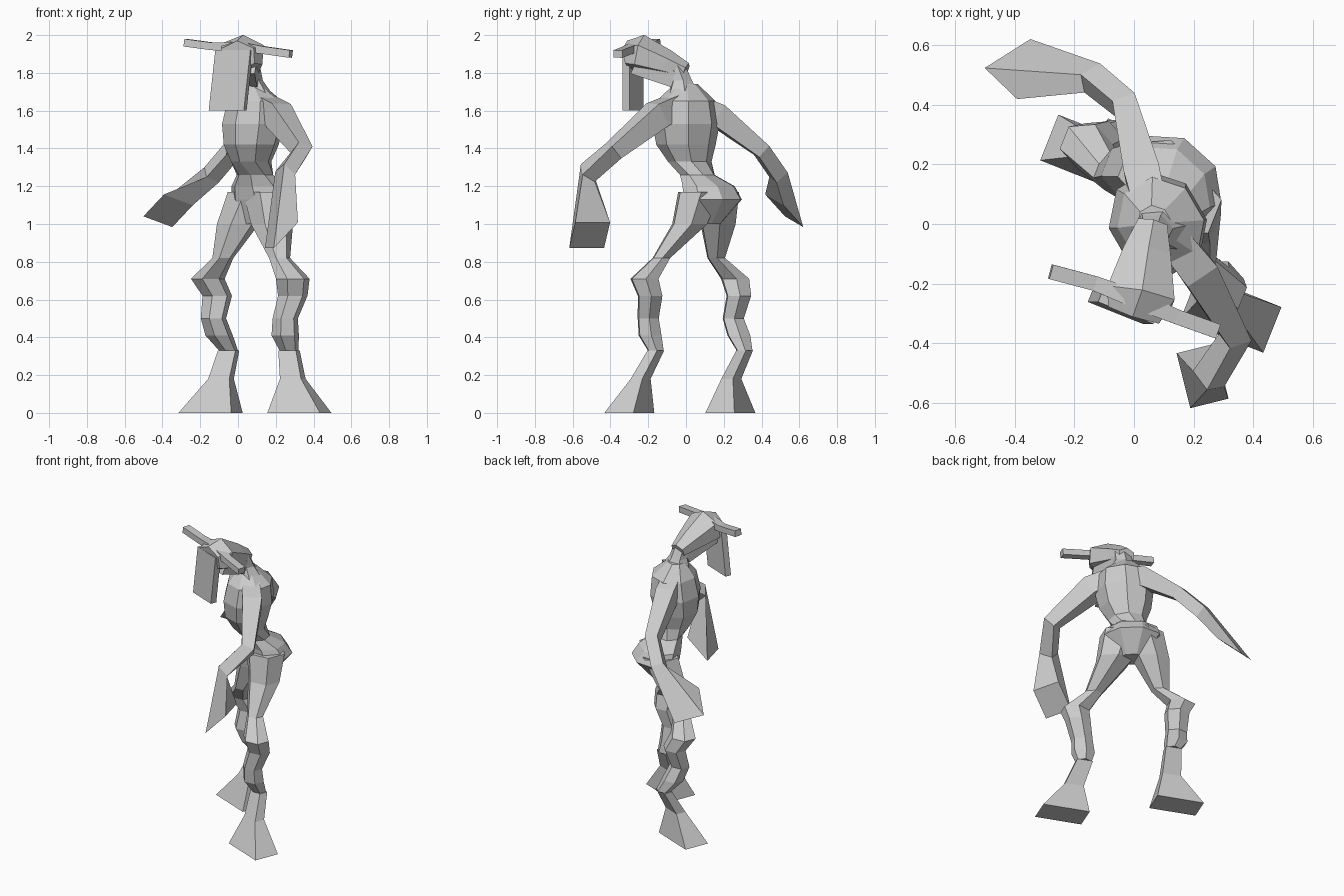
import bpy, bmesh, math
from mathutils import Vector

cube = bpy.data.objects.get("Cube")
if cube:
    bpy.data.objects.remove(cube)

clay = bpy.data.materials.new("light_grey")
clay.use_nodes = True
clay.diffuse_color = (0.6, 0.6, 0.6, 1)
clay.node_tree.nodes["Principled BSDF"].inputs["Base Color"].default_value = clay.diffuse_color

DOWN = Vector((0, 0, -1))


def polygon(centre, normal, side, half_width, half_depth, sides):
    """Regular polygon across a normal, scaled to fill the given half extents."""
    across = (side - normal * side.dot(normal)).normalized()
    along = normal.cross(across)
    angles = [math.tau * (i + 0.5) / sides for i in range(sides)]
    cos_max = max(math.cos(a) for a in angles)
    sin_max = max(math.sin(a) for a in angles)
    return [centre + across * (half_width * math.cos(a) / cos_max)
            + along * (half_depth * math.sin(a) / sin_max) for a in angles]


def skin(name, rings):
    """Join a list of equal rings into one closed, flat-faced object."""
    bm = bmesh.new()
    loops = [[bm.verts.new(point) for point in ring] for ring in rings]
    for upper, lower in zip(loops, loops[1:]):
        for i in range(len(upper)):
            bm.faces.new((upper[i - 1], upper[i], lower[i], lower[i - 1]))
    bm.faces.new(loops[0])
    bm.faces.new(loops[-1])
    bmesh.ops.recalc_face_normals(bm, faces=bm.faces)
    mesh = bpy.data.meshes.new(name)
    bm.to_mesh(mesh)
    bm.free()
    mesh.materials.append(clay)
    bpy.context.collection.objects.link(bpy.data.objects.new(name, mesh))


def path_rings(path, girths, side, sides, aspect=1, level=False):
    """Rings along a path, either level or turned to follow it."""
    points = [Vector(p) for p in path]
    rings = []
    for i, (point, girth) in enumerate(zip(points, girths)):
        before, after = points[max(i - 1, 0)], points[min(i + 1, len(points) - 1)]
        normal = DOWN if level else (after - before).normalized()
        rings.append(polygon(point, normal, Vector(side), girth, girth * aspect, sides))
    return rings


def join_order(ring, previous):
    """Turn a ring so that it joins the previous one without a twist."""
    middle, last_middle = (sum(r, Vector()) / len(r) for r in (ring, previous))
    turns = [r[i:] + r[:i] for r in (ring, ring[::-1]) for i in range(len(ring))]
    return min(turns, key=lambda turn: sum(
        (a - middle - b + last_middle).length_squared for a, b in zip(turn, previous)))


# Sideways directions of the twisted body
SHOULDER_LINE = (0.5, -0.86, 0)
HIP_LINE = (0.74, -0.67, 0)
HEAD_LINE = (0.93, -0.37, 0)

# Torso: chest rings follow the shoulders, pelvis rings follow the hips
chest = path_rings(
    [(0.07, 0, 1.74), (0.09, 0, 1.65), (0.08, 0, 1.53), (0.07, 0, 1.42), (0.07, 0.02, 1.33)],
    [0.06, 0.15, 0.17, 0.15, 0.11], SHOULDER_LINE, 8, aspect=0.88, level=True)
pelvis = path_rings(
    [(0.09, 0.06, 1.26), (0.11, 0.12, 1.2), (0.13, 0.14, 1.13), (0.11, 0.11, 1)],
    [0.1, 0.15, 0.17, 0.08], HIP_LINE, 8, aspect=0.8, level=True)
skin("torso", chest + pelvis)

# Legs: both share one set of heights and girths, from hip to sole
LEG_HEIGHTS = [1.17, 1, 0.82, 0.71, 0.62, 0.5, 0.41, 0.33, 0.18, 0]
LEG_GIRTHS = [0.12, 0.1, 0.05, 0.08, 0.07, 0.06, 0.065, 0.045]
FOOT_GIRTHS = [0.05, 0.06, 0.15]


def leg(name, plan):
    path = [(x, y, z) for (x, y), z in zip(plan, LEG_HEIGHTS)]
    skin(name + "_leg", path_rings(path, LEG_GIRTHS, HEAD_LINE, 6, level=True))
    skin(name + "_foot", path_rings(path[-3:], FOOT_GIRTHS, HEAD_LINE, 4,
                                    aspect=0.55, level=True))


leg("left", [(0.16, 0.07), (0.18, 0.02), (0.22, -0.13), (0.29, -0.22), (0.29, -0.19),
             (0.25, -0.2), (0.25, -0.19), (0.27, -0.16), (0.29, -0.24), (0.325, -0.3)])
leg("right", [(0.08, 0.17), (0, 0.17), (-0.08, 0.16), (-0.16, 0.26), (-0.11, 0.28),
              (-0.13, 0.25), (-0.1, 0.28), (-0.05, 0.31), (-0.09, 0.24), (-0.145, 0.235)])


# Arms: collar, shoulder, elbow and wrist, then a flared paddle hand
def arm(name, path, side, aspect, hand_end, hand_normal, hand_side):
    rings = path_rings(path, [0.055, 0.06, 0.04, 0.04], side, 4, aspect)
    hand = polygon(Vector(hand_end), Vector(hand_normal).normalized(),
                   Vector(hand_side), 0.095, 0.095, 4)
    skin(name + "_arm", rings + [join_order(hand, rings[-1])])


arm("left", [(0.12, -0.04, 1.63), (0.21, -0.15, 1.58), (0.34, -0.38, 1.39), (0.25, -0.52, 1.27)],
    side=(0.8, 0.6, 0), aspect=1.1, hand_end=(0.23, -0.51, 0.94),
    hand_normal=(1, 0.25, -1), hand_side=(-0.25, 1, 0))
arm("right", [(0.06, 0.04, 1.63), (0.03, 0.16, 1.58), (-0.03, 0.4, 1.39), (-0.14, 0.49, 1.26)],
    side=(1, 0.2, 0), aspect=1, hand_end=(-0.37, 0.52, 1.07),
    hand_normal=(0.2, -0.9, -1), hand_side=(0.8, 0.5, -0.3))

# Neck, wedge-shaped head, jaw and the long flat mask hanging from the brow
skin("neck", path_rings([(0.09, -0.01, 1.66), (0.07, -0.02, 1.76), (0.06, -0.05, 1.84)],
                        [0.1, 0.055, 0.05], HEAD_LINE, 6, level=True))
skin("head", path_rings([(0.06, 0, 1.81), (0.04, -0.1, 1.85), (0.02, -0.24, 1.9), (0, -0.3, 1.89)],
                        [0.05, 0.08, 0.115, 0.09], HEAD_LINE, 6, aspect=0.9))
skin("jaw", path_rings([(0.06, -0.04, 1.76), (0.02, -0.25, 1.86)],
                       [0.05, 0.08], HEAD_LINE, 4, aspect=0.8))
skin("face_mask", path_rings([(-0.02, -0.28, 1.92), (-0.055, -0.28, 1.6)],
                             [0.1, 0.1], HEAD_LINE, 4, aspect=0.2, level=True))

# Sideways horns
for name, path in {"right_horn": [(0, -0.25, 1.94), (-0.13, -0.2, 1.94), (-0.28, -0.16, 1.96)],
                   "left_horn": [(0.02, -0.26, 1.94), (0.14, -0.31, 1.92), (0.28, -0.36, 1.9)]}.items():
    skin(name, path_rings(path, [0.03, 0.025, 0.025], (0.3, 0.9, 0), 4, aspect=0.8))
